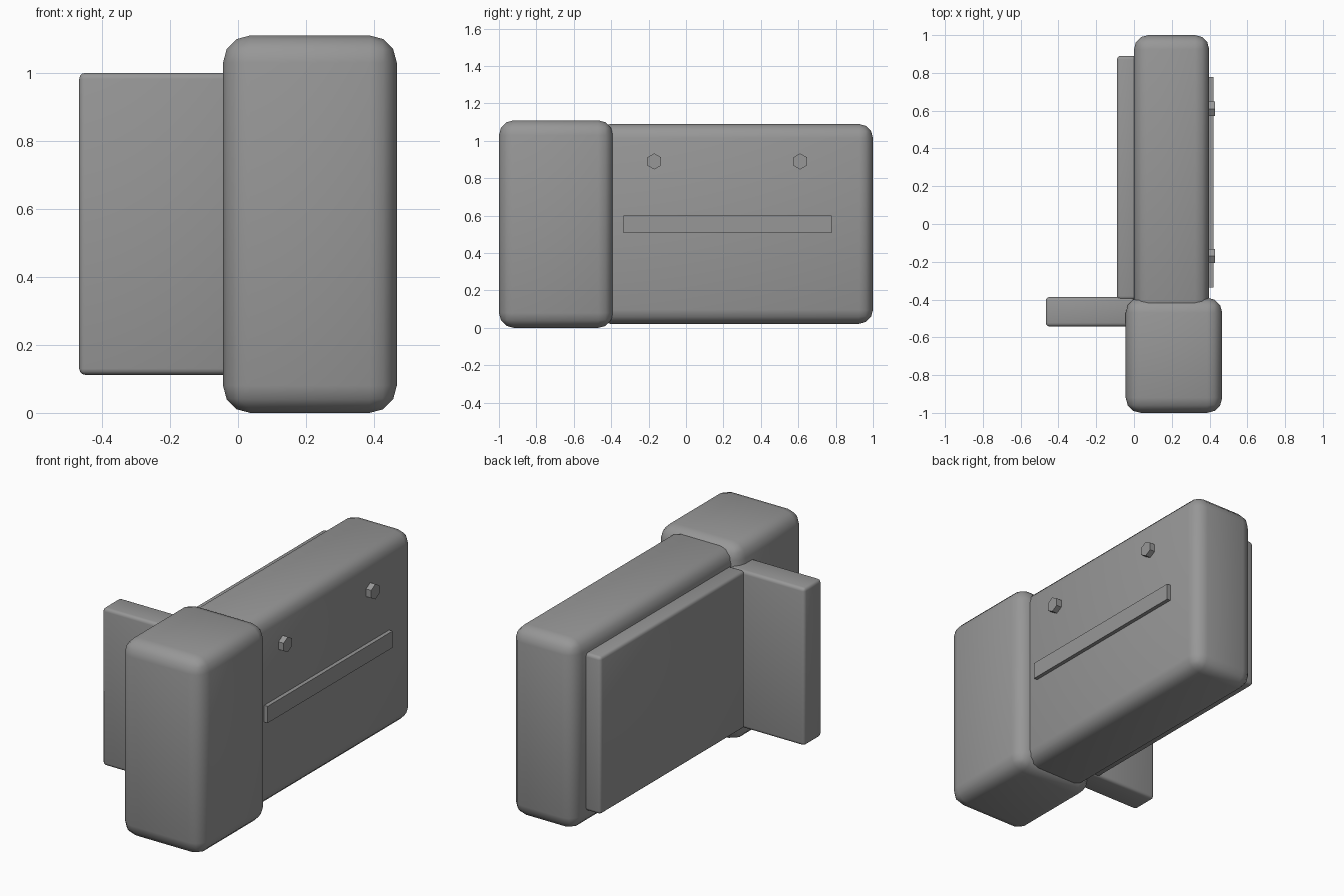
import bpy, math

if "Cube" in bpy.data.objects:
    bpy.data.objects.remove(bpy.data.objects["Cube"])

# Dark grey shared by every part
grey = bpy.data.materials.new("dark_grey")
grey.diffuse_color = (0.31, 0.31, 0.31, 1)
grey.use_nodes = True
grey.node_tree.nodes["Principled BSDF"].inputs["Base Color"].default_value = grey.diffuse_color


def smooth(obj):
    bpy.ops.object.select_all(action='DESELECT')
    obj.select_set(True)
    bpy.context.view_layer.objects.active = obj
    bpy.ops.object.shade_smooth_by_angle(angle=math.radians(35))


def box(name, x, y, z, bevel=0.0, segments=3):
    """Box from (min, max) ranges with optional rounded edges."""
    bpy.ops.mesh.primitive_cube_add(
        size=1, location=[(a + b) / 2 for a, b in (x, y, z)])
    obj = bpy.context.object
    obj.name = name
    obj.data.materials.append(grey)
    obj.scale = [b - a for a, b in (x, y, z)]
    bpy.ops.object.transform_apply(location=False, rotation=False, scale=True)
    if bevel:
        mod = obj.modifiers.new("Bevel", 'BEVEL')
        mod.width = bevel
        mod.segments = segments
        bpy.ops.object.modifier_apply(modifier=mod.name)
        smooth(obj)
    return obj


# Main rounded volumes
box("front_block", (-0.044, 0.467), (-1.0, -0.39), (0.0, 1.11), 0.08)
box("main_body", (0.0, 0.398), (-0.48, 1.0), (0.022, 1.09), 0.075)

# Side panel and the flap standing out from the front block
box("side_panel", (-0.09, 0.02), (-0.40, 0.89), (0.112, 1.0), 0.018)
box("side_flap", (-0.467, 0.0), (-0.542, -0.387), (0.112, 1.0), 0.018)

# Raised strip on the right side
box("side_strip", (0.38, 0.42), (-0.335, 0.778), (0.508, 0.602))

# Hexagonal bolts facing right, with a corner pointing up
for i, y in enumerate((-0.17, 0.61)):
    bpy.ops.mesh.primitive_cylinder_add(
        vertices=6, radius=0.043, depth=0.05, location=(0.405, y, 0.89),
        rotation=(0, math.pi / 2, 0))
    bolt = bpy.context.object
    bolt.name = f"hex_bolt_{i + 1}"
    bolt.data.materials.append(grey)
    bpy.ops.object.transform_apply(location=False, rotation=True, scale=False)
    bolt.rotation_euler = (math.pi / 6, 0, 0)
